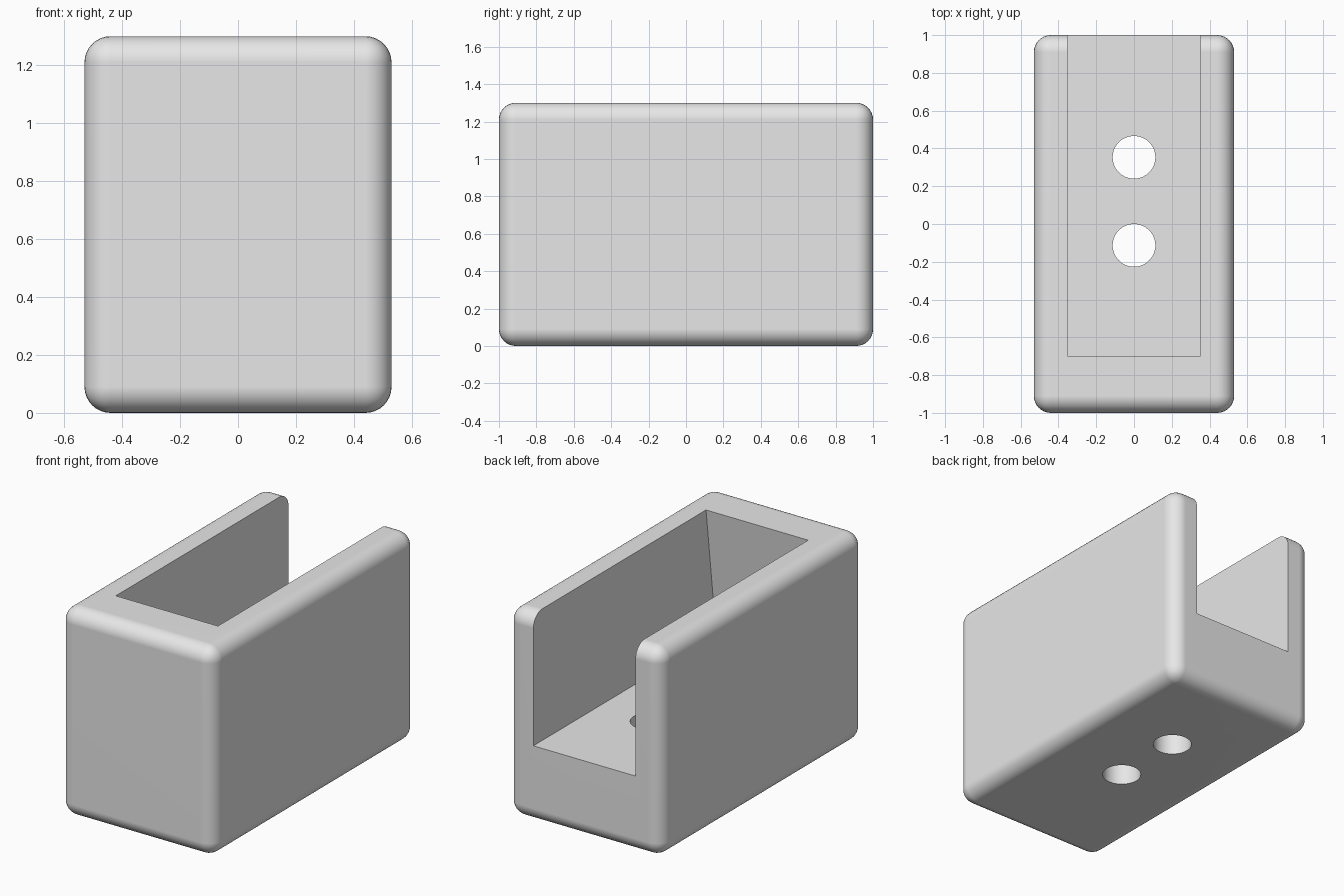
import bpy, bmesh, math
from mathutils import Matrix

if "Cube" in bpy.data.objects:
    bpy.data.objects.remove(bpy.data.objects["Cube"])

W, L, H, R = 0.53, 1.0, 1.3, 0.09   # half width, half length, height, edge radius
FLOOR, SLOT = 0.48, 0.352           # pocket floor height, pocket half width

grey = bpy.data.materials.new("light grey")
grey.diffuse_color = (0.8, 0.8, 0.8, 1)
grey.use_nodes = True
grey.node_tree.nodes["Principled BSDF"].inputs["Base Color"].default_value = grey.diffuse_color


def make(name, bm):
    bmesh.ops.recalc_face_normals(bm, faces=bm.faces)
    me = bpy.data.meshes.new(name)
    bm.to_mesh(me)
    bm.free()
    me.materials.append(grey)
    ob = bpy.data.objects.new(name, me)
    bpy.context.collection.objects.link(ob)
    return ob


# Rounded block
bm = bmesh.new()
bmesh.ops.create_cube(bm, size=1, matrix=Matrix.Translation((0, 0, H / 2))
                      @ Matrix.Diagonal((2 * W, 2 * L, H, 1)))
bmesh.ops.bevel(bm, geom=bm.edges[:], offset=R, segments=8, profile=0.5,
                affect='EDGES')
holder = make("holder_body", bm)

cutters = []

# Pocket, open at the top and back, with an undercut sloping end wall
slope = 0.1 / (H - FLOOR)
top = H + 0.2
profile = [(-0.70 - 0.1, FLOOR), (1.2, FLOOR), (1.2, top),
           (-0.70 + 0.2 * slope, top)]
bm = bmesh.new()
face = bm.faces.new([bm.verts.new((-SLOT, y, z)) for y, z in profile])
ext = bmesh.ops.extrude_face_region(bm, geom=[face])
bmesh.ops.translate(bm, vec=(2 * SLOT, 0, 0),
                    verts=[v for v in ext["geom"] if isinstance(v, bmesh.types.BMVert)])
cutters.append(make("pocket_cutter", bm))

# Two screw holes through the floor
for i, y in enumerate((0.353, -0.113)):
    bm = bmesh.new()
    bmesh.ops.create_cone(bm, cap_ends=True, segments=64, radius1=0.113,
                          radius2=0.113, depth=1.0,
                          matrix=Matrix.Translation((0, y, 0.3)))
    cutters.append(make(f"hole_cutter_{i + 1}", bm))

# Cut and clean up
bpy.context.view_layer.objects.active = holder
holder.select_set(True)
for c in cutters:
    mod = holder.modifiers.new("cut", 'BOOLEAN')
    mod.operation, mod.solver, mod.object = 'DIFFERENCE', 'EXACT', c
    bpy.ops.object.modifier_apply(modifier=mod.name)
for c in cutters:
    bpy.data.objects.remove(c)

# Smooth rounds, crisp cut edges, flat large faces
bpy.ops.object.shade_smooth_by_angle(angle=math.radians(30))
wn = holder.modifiers.new("weighted normals", 'WEIGHTED_NORMAL')
wn.keep_sharp = True
